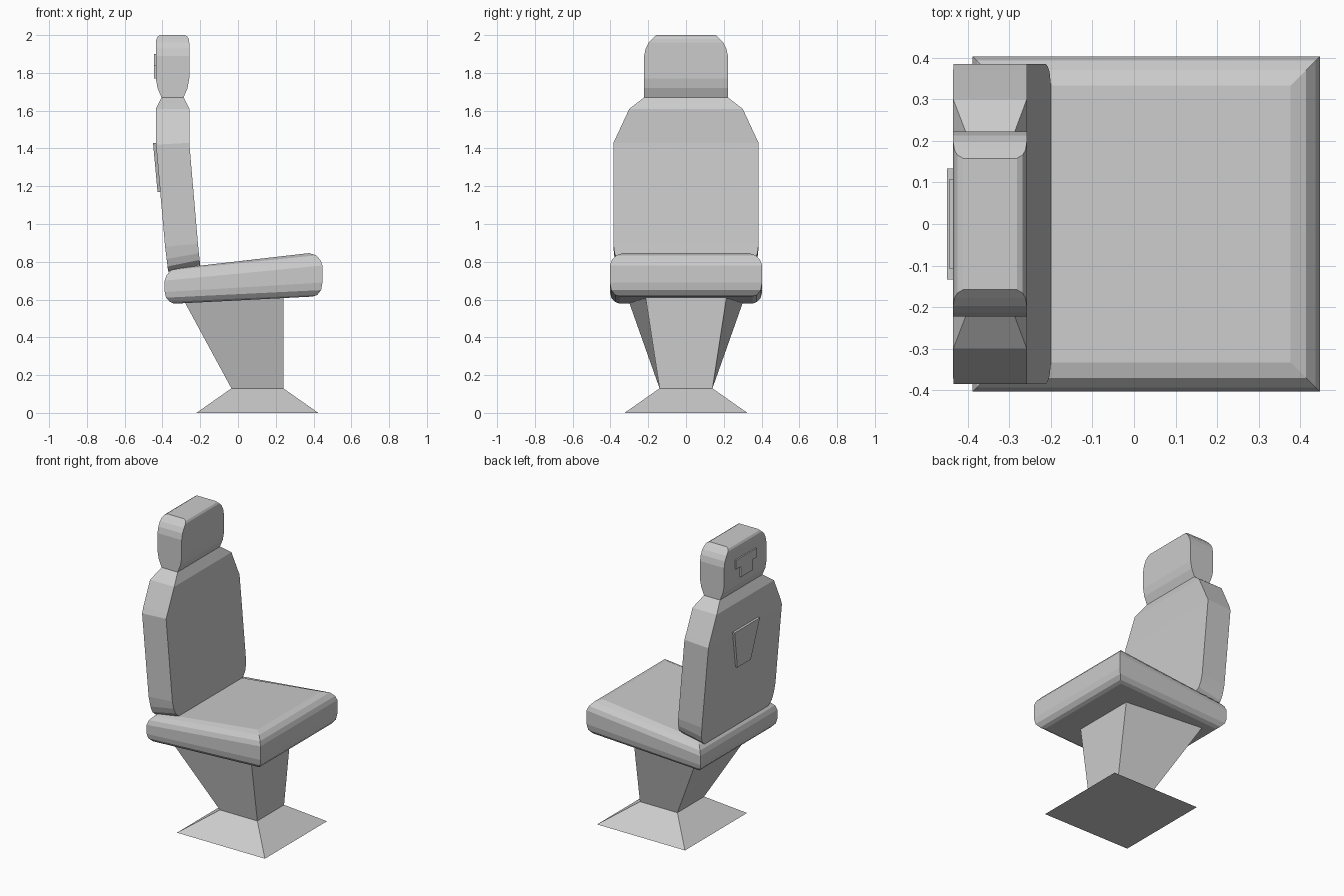
import bpy, bmesh

grey = bpy.data.materials.new("grey")
grey.diffuse_color = (0.6, 0.6, 0.6, 1)


def loft(name, rings):
    """Skin four-cornered rings, bottom to top.
    Ring: (rear x, rear z, rear half width, front x, front z, front half width)."""
    bm = bmesh.new()
    loops = []
    for xr, zr, wr, xf, zf, wf in rings:
        loops.append([bm.verts.new(p) for p in (
            (xr, -wr, zr), (xf, -wf, zf), (xf, wf, zf), (xr, wr, zr))])
    for a, b in zip(loops, loops[1:]):
        for i in range(4):
            j = (i + 1) % 4
            bm.faces.new((a[i], a[j], b[j], b[i]))
    bm.faces.new(loops[0][::-1])
    bm.faces.new(loops[-1])
    bmesh.ops.recalc_face_normals(bm, faces=bm.faces)
    mesh = bpy.data.meshes.new(name)
    bm.to_mesh(mesh)
    bm.free()
    mesh.materials.append(grey)
    obj = bpy.data.objects.new(name, mesh)
    bpy.context.collection.objects.link(obj)
    return obj


# Floor plate and flared pedestal
loft("base", [(-0.22, 0, 0.325, 0.425, 0, 0.325),
              (-0.035, 0.13, 0.14, 0.24, 0.13, 0.14)])
loft("pedestal", [(-0.035, 0.13, 0.14, 0.24, 0.13, 0.14),
                  (-0.295, 0.61, 0.31, 0.24, 0.63, 0.217)])

# Wedge cushion with rounded rim: (rear z, front z, inset)
rim = [(0.578, 0.616, 0.05), (0.588, 0.625, 0.027), (0.61, 0.65, 0.007),
       (0.64, 0.69, 0), (0.70, 0.78, 0), (0.73, 0.808, 0.01),
       (0.755, 0.834, 0.033), (0.766, 0.846, 0.07)]
loft("seat_cushion", [(-0.388 + i, zr, 0.403 - i, 0.447 - i, zf, 0.403 - i)
                      for zr, zf, i in rim])

# Backrest: (rear x, rear z, front x, front z, half width)
back = [(-0.37, 0.748, -0.2, 0.782, 0.335), (-0.373, 0.775, -0.203, 0.81, 0.365),
        (-0.378, 0.815, -0.207, 0.845, 0.378), (-0.386, 0.88, -0.212, 0.895, 0.385),
        (-0.434, 1.42, -0.258, 1.43, 0.385), (-0.435, 1.46, -0.258, 1.46, 0.37),
        (-0.435, 1.61, -0.258, 1.61, 0.30), (-0.405, 1.67, -0.287, 1.67, 0.222)]
loft("backrest", [(xr, zr, w, xf, zf, w) for xr, zr, xf, zf, w in back])

# Headrest: (z, inset in depth, half width)
head = [(1.67, 0.03, 0.222), (1.72, 0.009, 0.222), (1.77, 0, 0.222), (1.89, 0, 0.222),
        (1.93, 0, 0.213), (1.96, 0, 0.197), (1.98, 0.003, 0.178), (1.992, 0.01, 0.166),
        (2.0, 0.024, 0.158)]
loft("headrest", [(-0.435 + i, z, w, -0.258 - i, z, w) for z, i, w in head])

# Pocket on the rear of the backrest
loft("rear_pocket", [(-0.426, 1.17, 0.07, -0.40, 1.17, 0.07),
                     (-0.45, 1.43, 0.133, -0.42, 1.43, 0.133)])

# Small plates on the rear of the headrest
for name, z0, z1, w in (("upper_plate", 1.84, 1.90, 0.108),
                        ("lower_plate", 1.77, 1.84, 0.06)):
    loft(name, [(-0.444, z, w, -0.43, z, w) for z in (z0, z1)])
